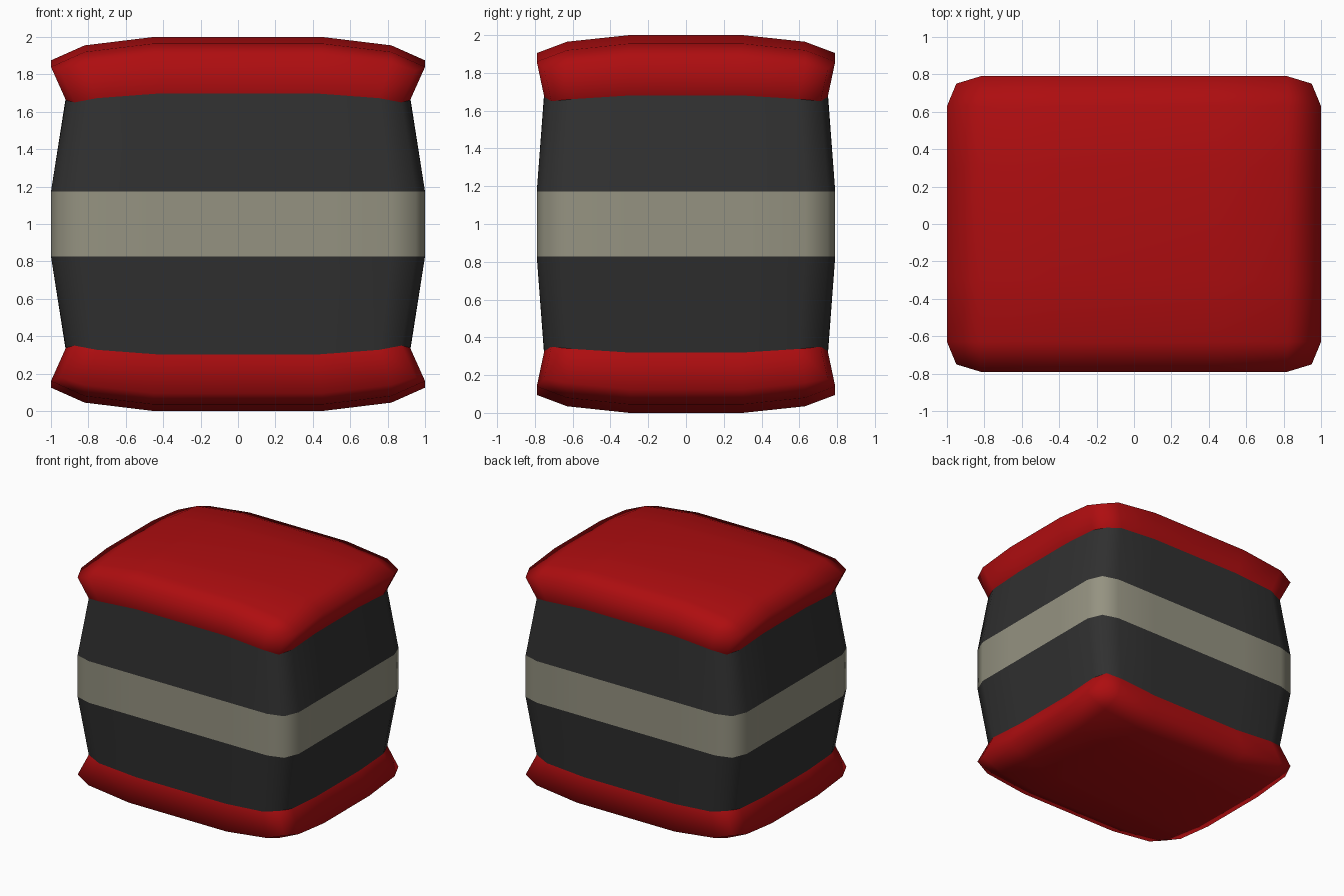
import bpy
import bmesh

cube = bpy.data.objects.get("Cube")
if cube:
    bpy.data.objects.remove(cube, do_unlink=True)

MID = 1.0          # height of the mirror plane
BAND = 0.173       # half height of the centre band
# (position, drop of the crown) from the middle outwards
X_STEPS = [(0.45, 0.0), (0.82, 0.045), (1.0, 0.125)]
Y_STEPS = [(0.3, 0.0), (0.63, 0.035), (0.79, 0.095)]


def material(name, colour):
    mat = bpy.data.materials.new(name)
    mat.use_nodes = True
    mat.diffuse_color = (*colour, 1)
    bsdf = mat.node_tree.nodes["Principled BSDF"]
    bsdf.inputs["Base Color"].default_value = (*colour, 1)
    bsdf.inputs["Roughness"].default_value = 0.8
    return mat


def both_sides(steps):
    return [(-p, d) for p, d in reversed(steps)] + steps


def crown_grid():
    """Grid of points for the domed top, with the corners pulled in."""
    grid = []
    for y, dy in both_sides(Y_STEPS):
        row = []
        for x, dx in both_sides(X_STEPS):
            if abs(x) == 1.0 and abs(y) == 0.79:
                row.append((x * 0.95, y * 0.95, 0.82))
            else:
                row.append((x, y, 1 - dx - dy))
        grid.append(row)
    return grid


def outline(grid):
    """Border of the grid, counter-clockwise seen from above."""
    return (grid[0][:-1] + [r[-1] for r in grid[:-1]]
            + grid[-1][:0:-1] + [r[0] for r in grid[:0:-1]])


def bridge(bm, low, high):
    for i in range(len(low)):
        j = (i + 1) % len(low)
        bm.faces.new((low[i], low[j], high[j], high[i]))


def finish(bm, name, mat, mirrored):
    mesh = bpy.data.meshes.new(name)
    bm.to_mesh(mesh)
    bm.free()
    mesh.materials.append(mat)
    mesh.shade_smooth()
    obj = bpy.data.objects.new(name, mesh)
    obj.location.z = MID
    bpy.context.collection.objects.link(obj)
    if mirrored:
        mod = obj.modifiers.new("mirror", "MIRROR")
        mod.use_axis = (False, False, True)
        mod.use_mirror_merge = False
    return obj


red = material("red", (0.42, 0.004, 0.005))
charcoal = material("charcoal", (0.03, 0.03, 0.03))
stone = material("stone grey", (0.30, 0.29, 0.22))

grid = crown_grid()
rim = outline(grid)
neck = [(x * 0.92, y * 0.95, 0.65 + (z - 0.82) * 0.57) for x, y, z in rim]


def add_ring(bm, points):
    return [bm.verts.new(p) for p in points]


# Padded end caps: domed crown plus tapered skirt
bm = bmesh.new()
verts = [add_ring(bm, row) for row in grid]
for r in range(len(verts) - 1):
    for c in range(len(verts[0]) - 1):
        bm.faces.new((verts[r][c], verts[r][c + 1],
                      verts[r + 1][c + 1], verts[r + 1][c]))
bridge(bm, add_ring(bm, neck), outline(verts))
finish(bm, "end_caps", red, True)

# Sloping body walls between the band and the caps
bm = bmesh.new()
bridge(bm, add_ring(bm, [(x, y, BAND) for x, y, z in rim]), add_ring(bm, neck))
finish(bm, "body_walls", charcoal, True)

# Upright centre band
bm = bmesh.new()
bridge(bm, add_ring(bm, [(x, y, -BAND) for x, y, z in rim]),
       add_ring(bm, [(x, y, BAND) for x, y, z in rim]))
finish(bm, "centre_band", stone, False)
